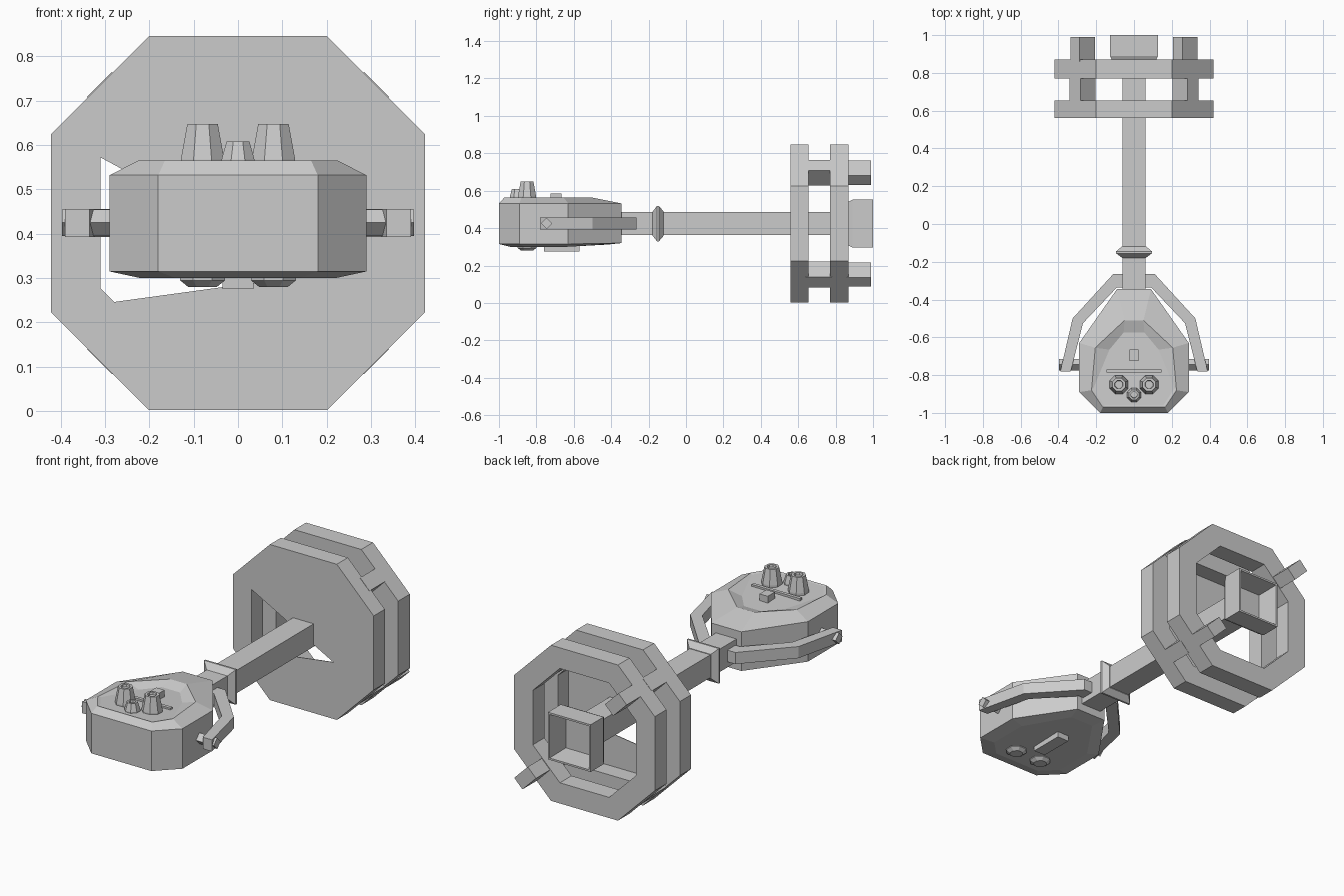
import bpy, bmesh, math
from mathutils import Matrix

if "Cube" in bpy.data.objects:
    bpy.data.objects.remove(bpy.data.objects["Cube"])

CZ = 0.424  # height of the long axis


def finish(name, bm):
    bmesh.ops.recalc_face_normals(bm, faces=bm.faces)
    me = bpy.data.meshes.new(name)
    bm.to_mesh(me)
    bm.free()
    ob = bpy.data.objects.new(name, me)
    bpy.context.collection.objects.link(ob)
    return ob


def loft(name, loops, cap_start=True, cap_end=True, closed=False):
    """Skin a series of equal-length point loops."""
    bm = bmesh.new()
    rings = [[bm.verts.new(p) for p in loop] for loop in loops]
    pairs = list(zip(rings, rings[1:])) + ([(rings[-1], rings[0])] if closed else [])
    n = len(rings[0])
    for a, b in pairs:
        for i in range(n):
            j = (i + 1) % n
            bm.faces.new((a[i], a[j], b[j], b[i]))
    if not closed:
        if cap_start:
            bm.faces.new(rings[0])
        if cap_end:
            bm.faces.new(rings[-1])
    return finish(name, bm)


def box(name, loc, size, roll=0.0):
    bm = bmesh.new()
    bmesh.ops.create_cube(bm, size=1)
    bmesh.ops.transform(bm, verts=bm.verts, matrix=Matrix.Translation(loc)
                        @ Matrix.Rotation(roll, 4, 'Y') @ Matrix.Diagonal((*size, 1)))
    return finish(name, bm)


def octagon(h, y, k=0.476):
    c = h * k
    half = [(-h, -c), (-h, c), (-c, h), (c, h)]
    return [(x, y, CZ + z) for x, z in half + [(-x, -z) for x, z in half]]


def square(h, y):
    return [(x * h, y, CZ + z * h) for x, z in ((-1, -1), (-1, 1), (1, 1), (1, -1))]


def mirrored(half):
    """Close a right-hand outline across x = 0."""
    return half + [(-p[0], *p[1:]) for p in reversed(half)]


def knob(name, x, y, profile):
    loops = [[(x + r * math.cos(math.pi / 8 + i * math.pi / 4),
               y + r * math.sin(math.pi / 8 + i * math.pi / 4), z) for i in range(8)]
             for r, z in profile]
    return loft(name, loops)


# Two octagonal ring plates
for name, y0, y1 in (("front_ring", 0.56, 0.655), ("rear_ring", 0.77, 0.87)):
    loft(name, [octagon(0.422, y0), octagon(0.422, y1),
                octagon(0.31, y1), octagon(0.31, y0)], closed=True)

# Front cover panel with its slanted opening
panel = [(-.31, .148), (-.148, .31), (.148, .31), (.31, .148), (.31, -.148),
         (.148, -.31), (-.148, -.31), (-.28, -.178), (.18, -.115)]
loft("front_cover", [[(x, y, CZ + z) for x, z in panel] for y in (0.56, 0.564)])

# Spacer bars between the rings, and two studs at the back
for sx in (-1, 1):
    for sz in (-1, 1):
        roll = -sx * sz * math.pi / 4
        loc = (sx * 0.272, 0.71, CZ + sz * 0.272)
        box("spacer_bar", loc, (0.115, 0.14, 0.08), roll)
        if sx != sz:
            box("rear_stud", (loc[0], 0.925, loc[2]), (0.115, 0.13, 0.07), roll)

# Square shaft, collar and open rear socket
loft("shaft", [square(0.062, -0.36), square(0.062, 0.87)])
loft("collar", [square(0.062, -0.18), square(0.095, -0.155),
                square(0.095, -0.145), square(0.065, -0.12)])
loft("rear_socket", [square(0.115, 0.865), square(0.128, 0.89), square(0.128, 1.0),
                     square(0.118, 1.0), square(0.105, 0.88)])

# Control housing: faceted shell with a shallow dished top
loft("housing", [
    mirrored([(.14, -.94, .30), (.22, -.86, .30), (.22, -.64, .30), (.07, -.42, .312)]),
    mirrored([(.18, -1, .315), (.29, -.89, .315), (.29, -.63, .315), (.09, -.345, .32)]),
    mirrored([(.18, -1, .532), (.29, -.89, .532), (.29, -.63, .532), (.09, -.345, .532)]),
    mirrored([(.165, -.97, .565), (.225, -.88, .565), (.205, -.655, .565), (.05, -.51, .565)]),
    mirrored([(.155, -.96, .562), (.215, -.87, .56), (.13, -.665, .545), (.055, -.575, .545)]),
])

# Knobs on top and their ends underneath
for x, y, r, top, name in ((-.08, -.85, .053, .648, "left_knob"),
                           (.08, -.85, .053, .648, "right_knob"),
                           (0, -.905, .04, .608, "small_knob")):
    knob(name, x, y, [(r, .53), (r, .568), (r * .7, top), (r * .45, top), (r * .4, top - .012)])
    if x:
        knob("lower_" + name, x, y, [(.055, .31), (.055, .295), (.035, .28)])

# Button, slot strip and underside block
box("button", (0, -.695, .56), (.05, .06, .05))
box("slot_strip", (0, -.778, .55), (.29, .018, .03))
box("underside_block", (0, -.665, .295), (.07, .19, .04))

# Yoke around the housing with diamond pivots
yoke = mirrored([(.11, -.265), (.325, -.5), (.39, -.78), (.335, -.78), (.27, -.525), (.09, -.335)])
loft("yoke", [[(x, y, z) for x, y in yoke] for z in (.393, .456)])
for s in (-1, 1):
    loft("pivot", [[(s * x, -.745 + .03 * a, .425 + .03 * b)
                    for a, b in ((-1, 0), (0, 1), (1, 0), (0, -1))] for x in (.27, .397)])
